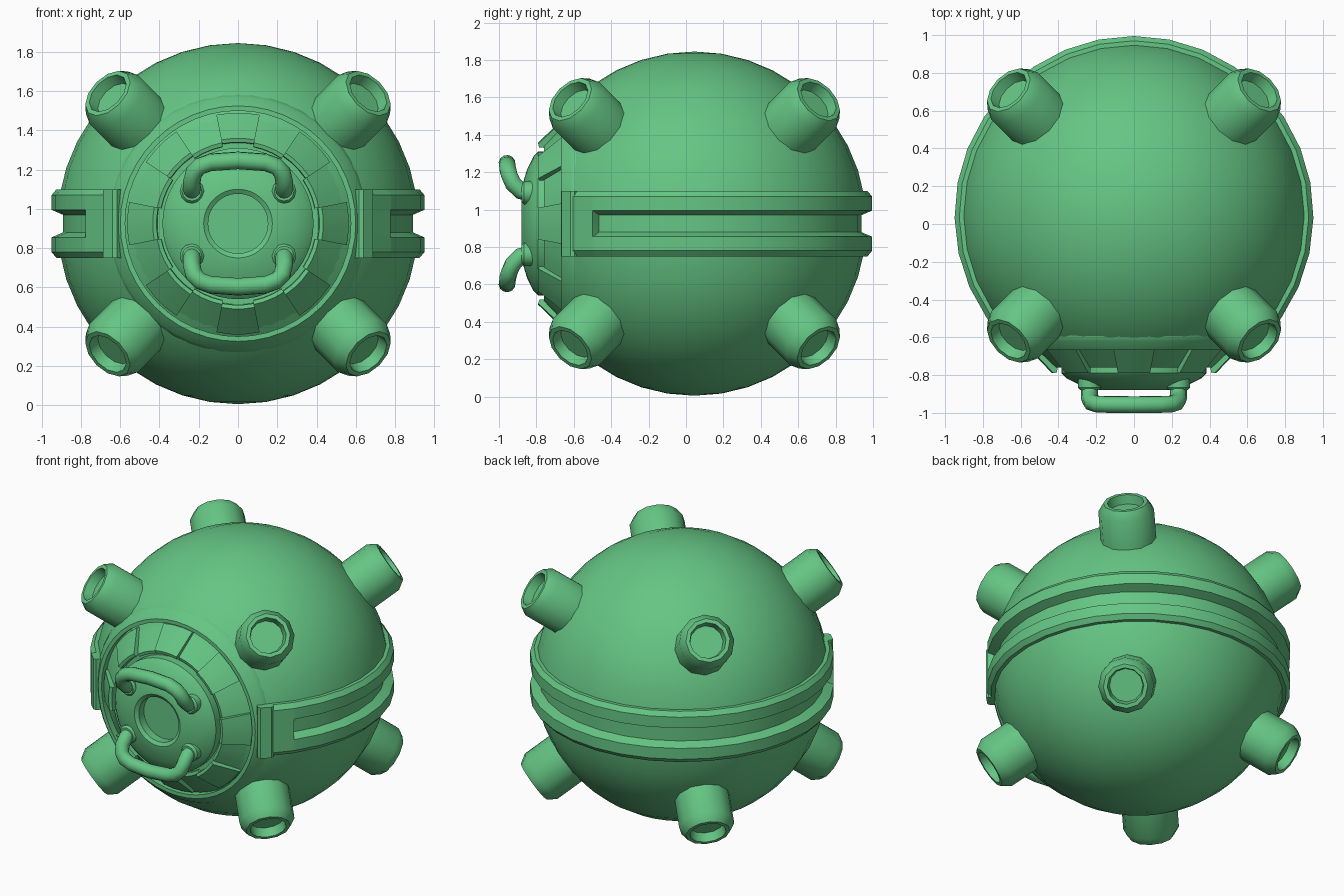
import bpy, bmesh, math
from mathutils import Vector, Matrix
from math import sin, cos, radians, pi

if "Cube" in bpy.data.objects:
    bpy.data.objects.remove(bpy.data.objects["Cube"])

CZ, CY, R = 0.925, 0.045, 0.92
green = bpy.data.materials.new("green")
green.diffuse_color = (0.13, 0.56, 0.23, 1)
green.use_nodes = True
green.node_tree.nodes["Principled BSDF"].inputs["Base Color"].default_value = green.diffuse_color


def finish(name, bm, mat=Matrix(), angle=32):
    bm.transform(mat)
    bmesh.ops.remove_doubles(bm, verts=bm.verts, dist=1e-5)
    bmesh.ops.recalc_face_normals(bm, faces=bm.faces)
    me = bpy.data.meshes.new(name)
    bm.to_mesh(me)
    bm.free()
    me.materials.append(green)
    me.shade_smooth()
    me.set_sharp_from_angle(angle=radians(angle))
    ob = bpy.data.objects.new(name, me)
    bpy.context.collection.objects.link(ob)
    return ob


def sweep(name, sections, mat=Matrix(), loop=False, ring=False, angle=32):
    """Skin a list of cross-sections; ring joins last to first, loop closes each section."""
    bm = bmesh.new()
    rows = [[bm.verts.new(p) for p in s] for s in sections]
    n, m = len(rows), len(rows[0])
    for i in range(n if ring else n - 1):
        a, b = rows[i], rows[(i + 1) % n]
        for j in range(m if loop else m - 1):
            k = (j + 1) % m
            bm.faces.new((a[j], a[k], b[k], b[j]))
    if loop and not ring:
        bm.faces.new(rows[0])
        bm.faces.new(rows[-1])
    bmesh.ops.dissolve_degenerate(bm, dist=1e-5, edges=bm.edges)
    return finish(name, bm, mat, angle)


def section(profile, a):
    return [(r * cos(a), r * sin(a), h) for r, h in profile]


def lathe(name, profile, n, mat=Matrix(), angle=32):
    return sweep(name, [section(profile, 2 * pi * i / n) for i in range(n)], mat, ring=True, angle=angle)


body_mat = Matrix.Translation((0, CY, CZ))
front_mat = Matrix.Translation((0, 0, CZ)) @ Matrix.Rotation(pi / 2, 4, 'X')

# spherical hull, sunk at the equator under the belt groove
lats = [-90 + 9 * i for i in range(10)]
low = [(R * cos(radians(a)), R * sin(radians(a))) for a in lats]
low[0] = (0, -R)
low = [p for p in low if p[1] < -0.12] + [(0.912, -0.12), (0.87, -0.10)]
hull = lathe("hull", low + [(r, -h) for r, h in reversed(low)], 32, body_mat)

# round opening for the hatch
cut = lathe("hatch_cutter", [(0, 0.60), (0.59, 0.60), (0.59, 1.3), (0, 1.3)], 48, front_mat)
cut.hide_render = True
mod = hull.modifiers.new("opening", 'BOOLEAN')
mod.operation = 'DIFFERENCE'
mod.solver = 'EXACT'
mod.object = cut
dg = bpy.context.evaluated_depsgraph_get()
new_mesh = bpy.data.meshes.new_from_object(hull.evaluated_get(dg))
hull.modifiers.clear()
hull.data = new_mesh
new_mesh.set_sharp_from_angle(angle=radians(32))
bpy.data.objects.remove(cut)

# belt with a groove that stops short of both ends
def belt_profile(floor, mid):
    return [(0.84, -0.175), (0.925, -0.175), (0.95, -0.145), (0.95, -0.07), (floor, -mid),
            (floor, mid), (0.95, 0.07), (0.95, 0.145), (0.925, 0.175), (0.84, 0.175)]

solid, groove = belt_profile(0.95, 0.05), belt_profile(0.892, 0.045)
secs = [section(solid, radians(-46)), section(solid, radians(-35)), section(groove, radians(-34.8))]
N = 22
secs += [section(groove, radians(-34.8 + 249.6 * i / N)) for i in range(1, N + 1)]
secs += [section(solid, radians(215)), section(solid, radians(226))]
sweep("belt", secs, body_mat, loop=True)

# belt end blocks
for side, a in (("right", -46), ("left", 226)):
    bm = bmesh.new()
    bmesh.ops.create_cube(bm, size=1)
    bmesh.ops.scale(bm, vec=(0.14, 0.10, 0.35), verts=bm.verts)
    bmesh.ops.bevel(bm, geom=[e for e in bm.edges if abs(e.verts[0].co.z - e.verts[1].co.z) > 0.1],
                    offset=0.015, segments=1, affect='EDGES')
    finish("belt_end_" + side, bm, body_mat @ Matrix.Rotation(radians(a), 4, 'Z') @ Matrix.Translation((0.885, 0, 0)))

# eight hollow studs on the cube diagonals
stud = [(0, 0.80), (0.175, 0.80), (0.175, 1.095), (0.14, 1.15), (0.115, 1.15), (0.105, 1.09), (0, 1.09)]
for sx in (-1, 1):
    for sy in (-1, 1):
        for sz in (-1, 1):
            q = Vector((sx, sy, sz)).to_track_quat('Z', 'Y').to_matrix().to_4x4()
            lathe("stud", stud, 12, body_mat @ q)

# hatch rim, seat and domed centre with a round recess
lathe("hatch_rim", [(0.66, 0.50), (0.66, 0.59), (0.645, 0.62), (0.60, 0.668), (0.575, 0.668), (0.575, 0.60)], 48, front_mat)
lathe("hatch_seat", [(0.59, 0.61), (0.565, 0.63), (0.42, 0.735), (0.37, 0.735)], 48, front_mat)
lathe("hatch_dome", [(0.385, 0.70), (0.385, 0.79), (0.36, 0.815), (0.29, 0.85), (0.20, 0.877),
                     (0.175, 0.88), (0.152, 0.865), (0.152, 0.81), (0, 0.81)], 48, front_mat)

# sixteen alternating wedges around the hatch
for k in range(16):
    d = 0.0 if k % 2 == 0 else 0.03
    prof = [(0.565, 0.60), (0.565, 0.655 - d), (0.435 - d / 2, 0.79 - d), (0.415 - d / 2, 0.785 - d), (0.41 - d / 2, 0.70)]
    w = 11.25
    sweep("hatch_wedge", [section(prof, radians(22.5 * k + t * w)) for t in (-1, -0.33, 0.33, 1)],
          front_mat, loop=True)

# two grab handles with round feet
half = [(0.235, -0.82, 0.160), (0.235, -0.885, 0.175), (0.235, -0.925, 0.215), (0.225, -0.945, 0.260),
        (0.195, -0.953, 0.292), (0.14, -0.955, 0.312), (0.0, -0.957, 0.322)]
path = half + [(-x, y, z) for x, y, z in reversed(half[:-1])]
for name, s in (("upper", 1), ("lower", -1)):
    pts = [Vector((x, y, CZ + s * z)) for x, y, z in path]
    rings = []
    for i, p in enumerate(pts):
        t = (pts[min(i + 1, len(pts) - 1)] - pts[max(i - 1, 0)]).normalized()
        u = t.cross(Vector((0, -0.6, -0.8 * s))).normalized()
        v = t.cross(u)
        rings.append([p + 0.045 * (u * cos(2 * pi * j / 12) + v * sin(2 * pi * j / 12)) for j in range(12)])
    sweep("handle_" + name, rings, loop=True, angle=40)
    for x in (-0.235, 0.235):
        lathe("handle_foot", [(0.062, 0.80), (0.062, 0.865), (0.05, 0.88), (0, 0.88)], 12,
              Matrix.Translation((x, 0, s * 0.165)) @ front_mat)
